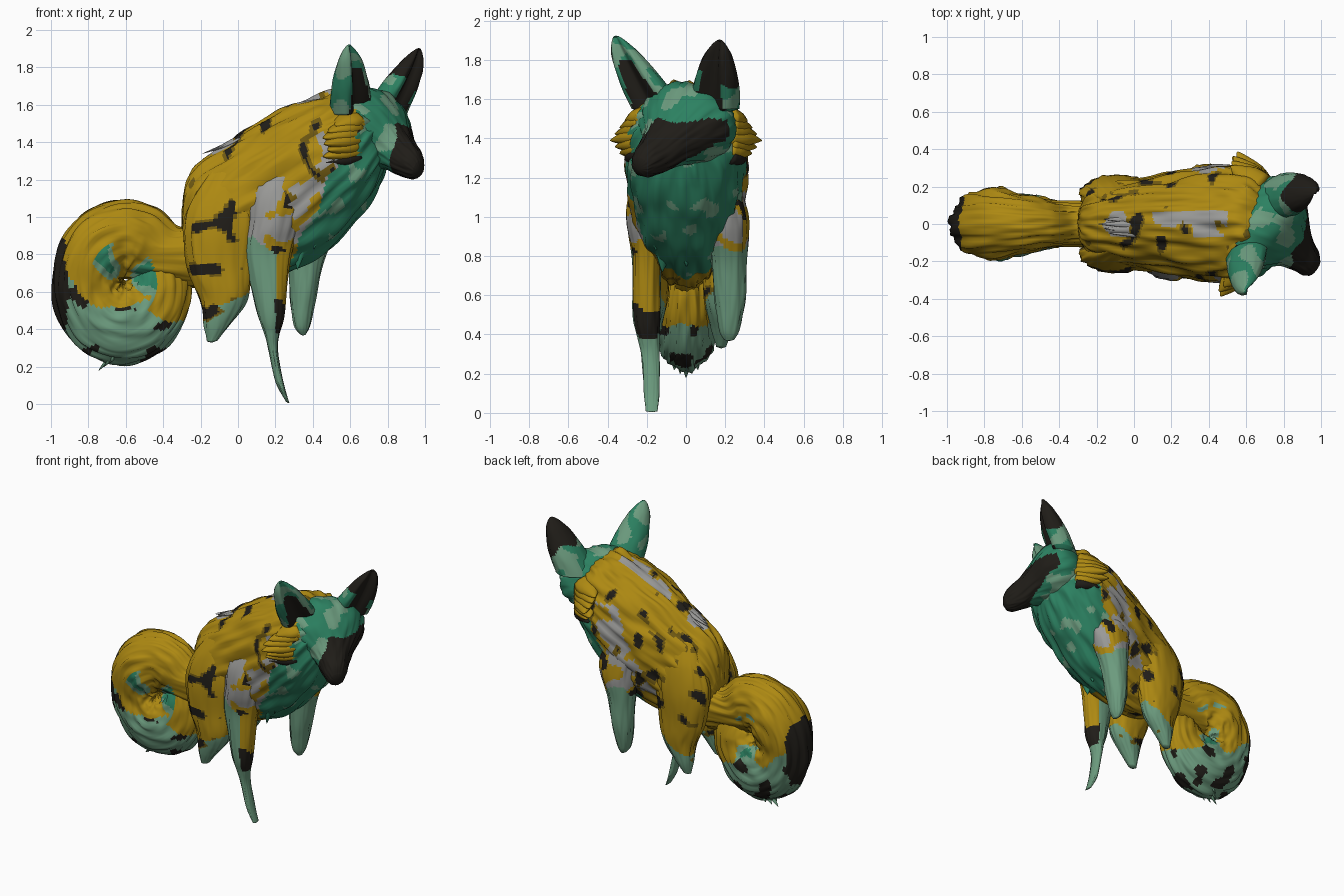
import bpy, bmesh, math, random
from mathutils import Vector as V, noise

if "Cube" in bpy.data.objects:
    bpy.data.objects.remove(bpy.data.objects["Cube"])
random.seed(4)

COLOURS = {"yellow": (.42, .25, .006), "green": (.025, .22, .12), "sage": (.15, .33, .21),
           "black": (.014, .012, .009), "grey": (.32, .32, .31), "ochre": (.16, .1, .006)}
NAMES = list(COLOURS)
MATS = []
for n, c in COLOURS.items():
    m = bpy.data.materials.new(n)
    m.diffuse_color = (*c, 1)
    m.use_nodes = True
    m.node_tree.nodes["Principled BSDF"].inputs["Base Color"].default_value = m.diffuse_color
    MATS.append(m)


def n3(p, f, off=0):
    return noise.noise(V((p.x * f + off, p.y * f, p.z * f)))


def catmull(a, b, c, d, t):
    return .5 * (2 * b + (c - a) * t + (2 * a - 5 * b + 4 * c - d) * t * t
                 + (3 * b - a - 3 * c + d) * t ** 3)


# smooth furry loft through elliptical rings (centre, half axis a, half axis b)
def loft(name, rings, colour, seg=48, sub=14, fur=.02):
    k = len(rings)
    fine = []
    for i in range(k - 1):
        q = [rings[max(0, min(k - 1, i + j))] for j in (-1, 0, 1, 2)]
        for s in range(sub + (i == k - 2)):
            t = s / sub
            fine.append([catmull(q[0][e], q[1][e], q[2][e], q[3][e], t) for e in range(3)])
    bm = bmesh.new()
    grid = []
    for i, (c, a, b) in enumerate(fine):
        row = []
        for j in range(seg):
            u = 2 * math.pi * j / seg
            h = noise.noise(V((7 * math.cos(u), 7 * math.sin(u), i / sub * .9)))
            r = a * math.cos(u) + b * math.sin(u)
            row.append(bm.verts.new(c + r + r.normalized() * fur * h * min(1, r.length * 6)))
        grid.append(row)
    for r0, r1 in zip(grid, grid[1:]):
        for j in range(seg):
            bm.faces.new((r0[j], r0[(j + 1) % seg], r1[(j + 1) % seg], r1[j]))
    # rounded end caps
    for row, ring, nxt in ((grid[0], fine[0], fine[1]), (grid[-1], fine[-1], fine[-2])):
        out = (ring[0] - nxt[0]).normalized() * min(ring[1].length, ring[2].length) * .4
        tip = bm.verts.new(ring[0] + out)
        for j in range(seg):
            bm.faces.new((row[j], row[(j + 1) % seg], tip))
    bmesh.ops.recalc_face_normals(bm, faces=bm.faces)
    for f in bm.faces:
        f.smooth = True
        f.material_index = NAMES.index(colour(f.calc_center_median()))
    me = bpy.data.meshes.new(name)
    bm.to_mesh(me)
    bm.free()
    for m in MATS:
        me.materials.append(m)
    ob = bpy.data.objects.new(name, me)
    bpy.context.collection.objects.link(ob)
    return ob


# ring from two side-profile points, a y centre and a half width
def pair(x1, z1, x2, z2, y, w):
    p, q = V((x1, y, z1)), V((x2, y, z2))
    return (p + q) / 2, (p - q) / 2, V((0, w, 0))


# coat patterns
def spots(v, level):
    return "black" if v > level + .1 else "ochre" if v > level else None


def body_coat(p):
    n = n3(p, 7)
    edge = p.x - (.27 + (p.z - .75) * .5) + .08 * n
    if edge > 0:
        return "sage" if n3(p, 9, 2) > .4 else "green"
    spot = spots(n3(V((p.x, p.y, p.z * .6)), 10, 7), .33)
    if spot:
        return spot
    if edge > -.22 and p.z > .85 and n > -.12 and p.z < 1.45:
        return "grey"
    if abs(p.y) < .07 and -.2 < p.x < .5 and p.z > 1.25 and n > .1:
        return "grey"
    return "yellow"


def hind_coat(p):
    if p.z < .52 + .5 * (p.x + .1) + .05 * n3(p, 6):
        return spots(n3(p, 9, 7), .4) or "sage"
    return spots(n3(p, 9, 7), .33) or "yellow"


def front_coat(p):
    n = n3(p, 8)
    if p.z > .85 + .08 * n:
        return "grey" if n > -.1 else "black" if n < -.35 else "yellow"
    if p.y < 0 and .38 < p.z and p.x > .2:
        return "yellow" if p.z > .55 + .1 * n else "black"
    return "sage"


def tail_coat(p):
    n = n3(p, 6)
    if p.x < -.93 + .05 * n and p.z > .35:
        return "black"
    r = math.hypot((p.x + .62) / .37, (p.z - .65) / .44)
    if p.z < .52 + .1 * n - .35 * (p.x + .6):
        return "black" if n3(p, 9, 3) > .22 else "sage"
    if r < .5 and n > .05:
        return "green" if n > .25 else "sage"
    return "yellow"


def head_coat(p):
    n = n3(p, 7)
    if p.x + .25 * (p.y < -.1) * abs(p.y) > .875 + .04 * n and p.z < 1.5 + .05 * n:
        return "black"
    if p.x < .57 + .06 * n:
        return "yellow" if n > -.2 else "black"
    return "sage" if n > .22 else "green"


# torso
loft("torso", [pair(*r) for r in (
    (-.30, 1.02, -.23, .72, 0, .12), (-.28, 1.17, -.12, .66, 0, .18), (-.2, 1.29, .04, .64, 0, .22),
    (-.05, 1.4, .22, .69, 0, .25), (.12, 1.51, .42, .77, 0, .28), (.3, 1.6, .56, .9, 0, .31),
    (.45, 1.65, .68, 1.04, 0, .31), (.57, 1.69, .77, 1.2, 0, .27), (.66, 1.66, .8, 1.3, 0, .2))],
    body_coat, seg=110, sub=20, fur=.03)

# front legs, posed differently, shoulders sunk into the torso
loft("front_leg_near", [pair(*r) for r in (
    (.16, 1.34, .38, 1.25, -.17, .05), (.08, 1.15, .36, 1.1, -.19, .1), (.06, .97, .32, .95, -.2, .1),
    (.04, .8, .28, .78, -.2, .075), (.1, .5, .25, .48, -.2, .068), (.14, .38, .22, .37, -.19, .055),
    (.165, .28, .215, .27, -.18, .045), (.2, .12, .245, .11, -.175, .04),
    (.255, .015, .275, .005, -.175, .03))], front_coat)
loft("front_leg_far", [pair(*r) for r in (
    (.22, 1.34, .5, 1.24, .17, .05), (.22, 1.15, .54, 1.08, .19, .1), (.25, .95, .53, .95, .21, .11),
    (.27, .75, .46, .77, .22, .09), (.28, .55, .42, .57, .225, .075), (.3, .42, .385, .42, .22, .05),
    (.33, .375, .36, .37, .22, .025))], front_coat)

# hind legs
for side, s in (("near", -1), ("far", 1)):
    loft("hind_leg_" + side, [pair(*r[:4], r[4] * s, r[5]) for r in (
        (-.14, 1.26, .04, 1.28, .12, .04), (-.24, 1.1, .1, 1.14, .145, .08), (-.29, .92, .12, .96, .16, .1),
        (-.26, .7, .08, .72, .17, .09), (-.2, .55, .05, .55, .175, .075), (-.18, .41, -.04, .43, .18, .05),
        (-.165, .335, -.11, .34, .18, .025))], hind_coat)

# curled tail, coiled tight around a dimple
rings = [pair(-.16, 1.0, -.22, .62, 0, .12)]
for deg, w, inn, out in ((38, .12, .1, 1.08), (62, .14, .05, 1.02), (90, .16, .03, 1), (125, .19, .0, 1),
                         (160, .18, -.03, 1), (195, .16, -.03, 1), (230, .16, -.03, 1), (265, .16, -.03, 1),
                         (300, .15, -.02, 1), (330, .13, .0, 1), (355, .12, .02, 1), (378, .09, .06, .95)):
    c, s = math.cos(math.radians(deg)) * .37, math.sin(math.radians(deg)) * .44
    rings.append(pair(-.62 + out * c, .65 + out * s, -.62 + inn * c, .65 + inn * s, 0, w))
loft("tail", rings, tail_coat, seg=72, fur=.025)

# head turned towards the near side
fwd, side = V((.8, -.58, 0)), V((.58, .8, 0))
loft("head", [(V(c), side * w, V((.25, -.18, .95)) * h) for c, w, h in (
    ((.5, .05, 1.5), .17, .12), ((.58, .03, 1.5), .27, .19), ((.68, .0, 1.47), .29, .22),
    ((.77, -.05, 1.43), .24, .18), ((.84, -.1, 1.375), .15, .125), ((.895, -.16, 1.315), .1, .1),
    ((.94, -.21, 1.28), .075, .08), ((.965, -.235, 1.255), .05, .05))], head_coat, seg=72, fur=.015)


# ears: rounded leaf shapes pressed into cups
def ear(name, base, tip, dark):
    base, tip = V(base), V(tip)
    rs = [(base.lerp(tip, t), side * w, fwd * d) for t, w, d in (
        (0, .14, .12), (.3, .13, .11), (.55, .108, .09), (.78, .078, .058), (.93, .042, .028), (1, .015, .01))]

    def coat(p):
        t = (p - base).dot(tip - base) / (tip - base).length_squared
        o = p - base.lerp(tip, t)
        if o.dot(fwd) > .025 and abs(o.dot(side)) < .085 * (1.1 - t) and (dark or p.z < 1.8):
            return "black"
        return "black" if dark and p.z > 1.72 + .1 * n3(p, 8) else "green" if n3(p, 10) < 0 else "sage"
    ob = loft(name, rs, coat, seg=40, fur=.01)
    for v in ob.data.vertices:
        t = (v.co - base).dot(tip - base) / (tip - base).length_squared
        o = v.co - base.lerp(tip, t)
        if o.dot(fwd) > 0 and 0 < t < 1:
            v.co -= fwd * o.dot(fwd) * max(0, 1 - abs(o.dot(side)) / (.135 * (1.15 - t)))


ear("ear_near", (.62, -.15, 1.55), (.595, -.355, 1.92), False)
ear("ear_far", (.79, .14, 1.55), (.965, .17, 1.9), True)


# pointed fur locks
def lock(name, root, tip, w, coat):
    root, tip = V(root), V(tip)
    d = (tip - root).normalized()
    a = d.cross(V((.3, .2, 1))).normalized()
    b = d.cross(a)
    loft(name, [(root.lerp(tip, t), a * w * k, b * w * k * .6)
                for t, k in ((0, 1), (.4, .9), (.8, .4), (1, .06))], lambda p: coat, seg=12, sub=3, fur=0)


for s in (-1, 1):
    for i in range(7):
        z, x = 1.29 + .033 * i, .56 + .03 * s
        lock("cheek_tuft", (x + .08, .2 * s, z + .03), (x - .04 + random.uniform(-.04, .04),
             s * (.385 - .025 * abs(i - 3)), z), .085, "black" if i == 0 else "yellow")

# wisps on the back and at the bottom of the tail
for i in range(5):
    y = .025 * (i - 2)
    lock("back_wisp", (.08, y, 1.44), (-.19 + .03 * abs(i - 2), y, 1.355 - .008 * i), .022, "grey")
    lock("tail_wisp", (-.62, y, .32), (-.745 + .03 * abs(i - 2), y * 1.2, .18 + .02 * abs(i - 2)), .03, "sage")

# chest locks
for i in range(16):
    t = i / 15
    y = random.uniform(-.17, .17)
    p = V((.77, y, 1.24)).lerp(V((.4, y, .83)), t)
    p.x -= abs(y) * .3
    lock("chest_lock", p + V((-.03, 0, .06)), p + V((-.05, y * .1, -.11)), .05, "green")
